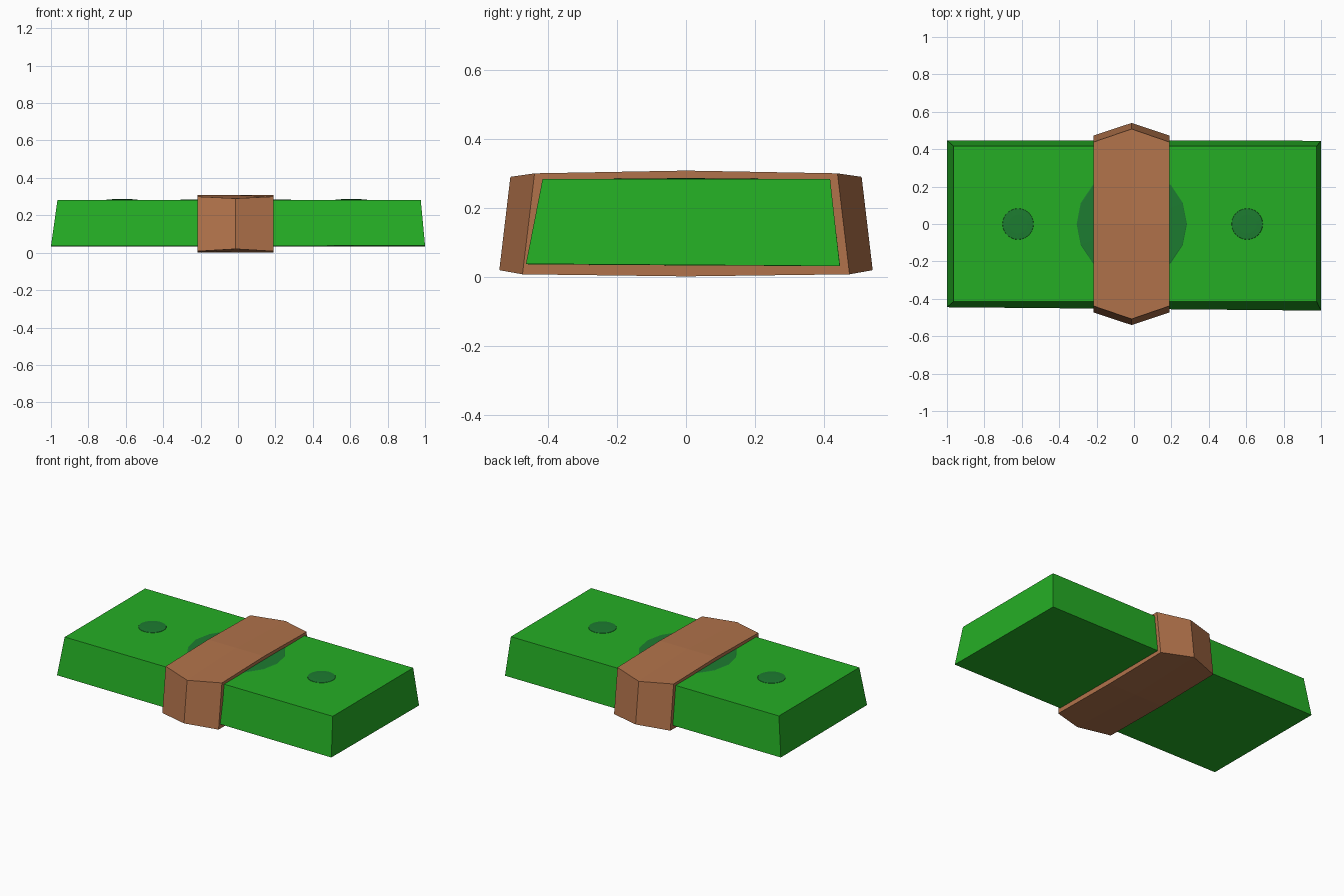
import bpy, bmesh, math

if "Cube" in bpy.data.objects:
    bpy.data.objects.remove(bpy.data.objects["Cube"])


def material(name, rgb):
    m = bpy.data.materials.new(name)
    m.diffuse_color = (*rgb, 1)
    m.use_nodes = True
    m.node_tree.nodes["Principled BSDF"].inputs["Base Color"].default_value = m.diffuse_color
    return m


GREEN = material("banknote green", (0.018, 0.42, 0.018))
DARK = material("dark green", (0.012, 0.2, 0.03))
BROWN = material("paper band brown", (0.44, 0.17, 0.07))


def finish(name, bm, mat):
    bmesh.ops.recalc_face_normals(bm, faces=bm.faces)
    mesh = bpy.data.meshes.new(name)
    bm.to_mesh(mesh)
    bm.free()
    mesh.materials.append(mat)
    ob = bpy.data.objects.new(name, mesh)
    bpy.context.collection.objects.link(ob)
    return ob


# Stack of notes: slightly uneven tapered block
bm = bmesh.new()
low = [(-1, -.445, .035), (1, -.463, .038), (1, .445, .032), (-1, .447, .032)]
high = [(-.965, -.415, .283), (.977, -.415, .283), (.977, .417, .283), (-.965, .417, .283)]
a = [bm.verts.new(p) for p in low]
b = [bm.verts.new(p) for p in high]
bm.faces.new(a)
bm.faces.new(b)
for i in range(4):
    j = (i + 1) % 4
    bm.faces.new((a[i], a[j], b[j], b[i]))
finish("note_stack", bm, GREEN)


# Printed medallions: very shallow faceted domes on the top face
def medallion(name, x, radius, sides):
    bm = bmesh.new()
    rings = []
    for f, z in ((1, .281), (.97, .2845), (.6, .286)):
        rings.append([bm.verts.new((x + radius * f * math.cos(2 * math.pi * k / sides),
                                    radius * f * math.sin(2 * math.pi * k / sides), z))
                      for k in range(sides)])
    for r, s in zip(rings, rings[1:]):
        for k in range(sides):
            n = (k + 1) % sides
            bm.faces.new((r[k], r[n], s[n], s[k]))
    bm.faces.new(rings[-1])
    bm.faces.new(rings[0])
    finish(name, bm, DARK)


medallion("centre_medallion", -.012, .3, 16)
medallion("left_medallion", -.62, .085, 24)
medallion("right_medallion", .605, .085, 24)

# Paper band: three cross-sections along x, the middle one bulging at the ends
bm = bmesh.new()


def section(x, top_y, low_y, top_z, low_z):
    pts = [(-low_y, low_z), (0, .002), (low_y, low_z),
           (top_y, top_z), (0, .308), (-top_y, top_z)]
    return [bm.verts.new((x, y, z)) for y, z in pts]


secs = [section(-.217, .438, .473, .3, .008),
        section(-.013, .508, .54, .29, .02),
        section(.19, .438, .473, .3, .008)]
for s, t in zip(secs, secs[1:]):
    for i in range(6):
        j = (i + 1) % 6
        bm.faces.new((s[i], s[j], t[j], t[i]))
bm.faces.new(secs[0])
bm.faces.new(secs[-1])
finish("paper_band", bm, BROWN)
